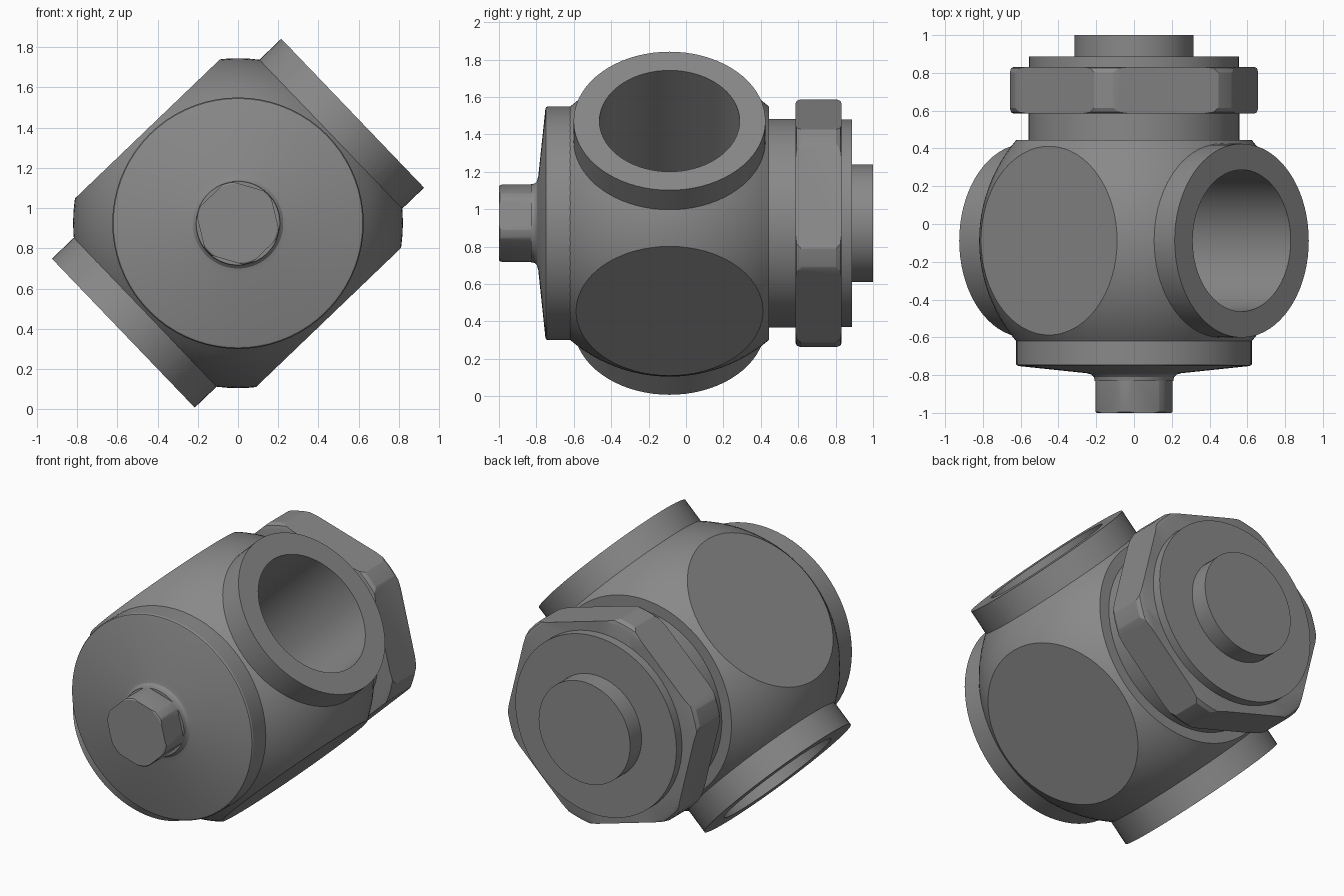
import bpy, bmesh, math
from mathutils import Matrix, Vector

if "Cube" in bpy.data.objects:
    bpy.data.objects.remove(bpy.data.objects["Cube"])

steel = bpy.data.materials.new("steel_grey")
steel.use_nodes = True
steel.diffuse_color = (0.25, 0.25, 0.25, 1)
steel.node_tree.nodes["Principled BSDF"].inputs["Base Color"].default_value = (0.25, 0.25, 0.25, 1)

TILT = math.radians(43.8)          # ports and hexagons share this turn
BALL_Y, AXIS_Z = -0.088, 0.925
port_dir = Vector((math.cos(TILT), 0, math.sin(TILT)))
side_dir = Vector((math.sin(TILT), 0, -math.cos(TILT)))
ball_centre = Vector((0, BALL_Y, AXIS_Z))

# Placements: local z becomes the stem axis (+y) or the port axis
STEM = Matrix.Translation((0, 0, AXIS_Z)) @ Matrix.Rotation(-math.pi / 2, 4, "X")
PORT = Matrix.Translation(ball_centre) @ port_dir.to_track_quat("Z", "Y").to_matrix().to_4x4()


def finish(bm, name, matrix):
    bmesh.ops.recalc_face_normals(bm, faces=bm.faces)
    bm.transform(matrix)
    mesh = bpy.data.meshes.new(name)
    bm.to_mesh(mesh)
    bm.free()
    mesh.materials.append(steel)
    obj = bpy.data.objects.new(name, mesh)
    bpy.context.collection.objects.link(obj)
    return obj


def lathe_mesh(profile, sides):
    """Closed solid turned from (radius, height) points around local z."""
    bm = bmesh.new()
    rings = []
    for r, h in profile:
        rings.append([bm.verts.new((r * math.cos(a), r * math.sin(a), h))
                      for a in (math.tau * i / sides for i in range(sides))])
    for low, high in zip(rings, rings[1:]):
        for i in range(sides):
            j = (i + 1) % sides
            bm.faces.new((low[i], low[j], high[j], high[i]))
    bm.faces.new(rings[0])
    bm.faces.new(rings[-1])
    return bm


def lathe(name, profile, matrix=STEM, sides=72):
    return finish(lathe_mesh(profile, sides), name, matrix)


def combine(obj, tool, operation):
    """Apply a boolean and discard the tool."""
    mod = obj.modifiers.new(operation.lower(), "BOOLEAN")
    mod.operation, mod.object, mod.solver = operation, tool, "EXACT"
    bpy.context.view_layer.objects.active = obj
    bpy.ops.object.modifier_apply(modifier=mod.name)
    bpy.data.objects.remove(tool)


def hexagon(name, radius, low, high, turned):
    """Hex prism whose corners are trimmed by a turned profile."""
    turn = Matrix.Rotation(-TILT, 4, "Z")
    prism = lathe(name, [(radius, low), (radius, high)], STEM @ turn, 6)
    combine(prism, lathe("corner_trim", turned), "INTERSECT")
    return prism


# Ball body with flat front and back and four flat round sides
R, HALF, FLAT = 0.82, 0.532, 0.65
arc = []
for i in range(25):
    t = math.asin(HALF / R) * (i / 12 - 1)
    arc.append((R * math.cos(t), R * math.sin(t)))
bm = lathe_mesh(arc, 96)
bm.transform(Matrix.Translation((0, BALL_Y, 0)) @ STEM)
for d in (port_dir, -port_dir, side_dir, -side_dir):
    cut = bmesh.ops.bisect_plane(bm, geom=bm.verts[:] + bm.edges[:] + bm.faces[:], dist=1e-5,
                                 plane_co=ball_centre + d * FLAT, plane_no=d, clear_outer=True)
    rim = [e for e in cut["geom_cut"] if isinstance(e, bmesh.types.BMEdge)]
    bmesh.ops.edgeloop_fill(bm, edges=rim)
body = finish(bm, "valve_body", Matrix.Identity(4))

# Two opposite port collars with a bore right through
combine(body, lathe("port_collar", [(0.513, -0.79), (0.513, 0.79)], PORT), "UNION")
combine(body, lathe("port_bore", [(0.375, -0.9), (0.375, 0.9)], PORT), "DIFFERENCE")

# Front cover: rim, shallow cone and fillet up to the bolt
cover = lathe("front_cover", [(0.625, -0.61), (0.625, -0.74), (0.62, -0.748), (0.61, -0.752),
                              (0.25, -0.79), (0.225, -0.797), (0.212, -0.81), (0.208, -0.83),
                              (0.1, -0.83)])

# Hexagonal bolt head on the front
bolt = hexagon("front_bolt", 0.22, -1.0, -0.82,
               [(0.197, -1.0), (0.205, -0.995), (0.208, -0.985), (0.208, -0.82)])

# Back end: neck, large nut, washer and stem
neck = lathe("back_neck", [(0.558, 0.42), (0.558, 0.6)])
nut = hexagon("back_nut", 0.70, 0.585, 0.832,
              [(0.64, 0.585), (0.66, 0.592), (0.672, 0.615),
               (0.672, 0.802), (0.66, 0.825), (0.64, 0.832)])
washer = lathe("back_washer", [(0.555, 0.82), (0.555, 0.887)])
stem = lathe("back_stem", [(0.315, 0.87), (0.315, 1.0)])

# Smooth turned surfaces, keep machined edges crisp
bpy.ops.object.select_all(action="DESELECT")
for obj in (body, cover, bolt, neck, nut, washer, stem):
    obj.select_set(True)
bpy.context.view_layer.objects.active = body
bpy.ops.object.shade_smooth_by_angle(angle=math.radians(25))
